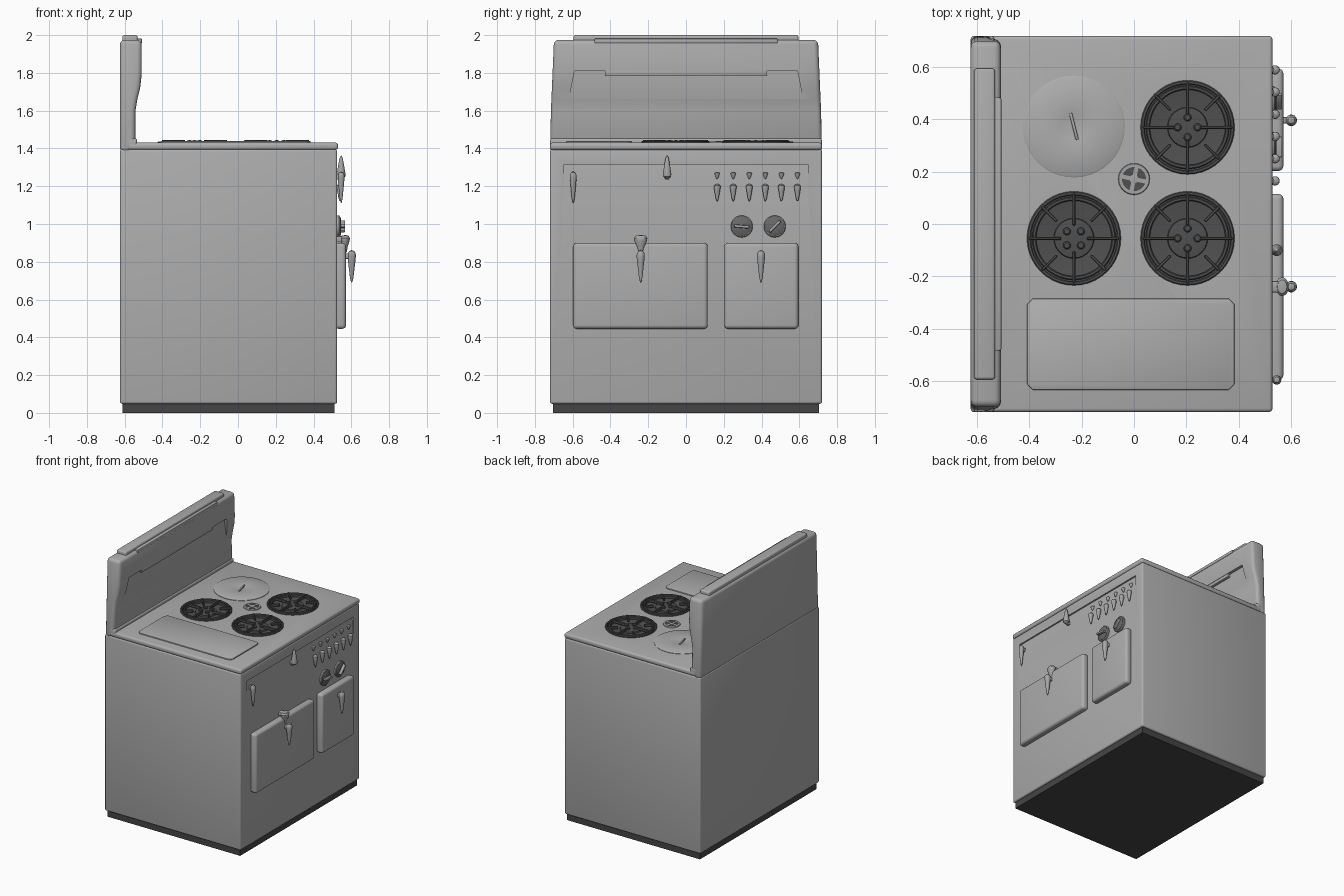
import bpy, bmesh, math
from mathutils import Matrix, Vector

if "Cube" in bpy.data.objects:
    bpy.data.objects.remove(bpy.data.objects["Cube"])


def material(name, v):
    m = bpy.data.materials.new(name)
    m.diffuse_color = (v, v, v, 1)
    m.use_nodes = True
    m.node_tree.nodes["Principled BSDF"].inputs["Base Color"].default_value = m.diffuse_color
    return m


ENAMEL = material("grey enamel", 0.42)
CHROME = material("grey metal", 0.38)
IRON = material("dark iron", 0.08)
PLINTH = material("dark plinth", 0.06)
DIAL = material("dial grey", 0.14)


def finish(name, bm, mat, bevel=0, segs=3, cutters=()):
    bmesh.ops.recalc_face_normals(bm, faces=bm.faces)
    me = bpy.data.meshes.new(name)
    bm.to_mesh(me)
    bm.free()
    ob = bpy.data.objects.new(name, me)
    bpy.context.collection.objects.link(ob)
    me.materials.append(mat)
    bpy.ops.object.select_all(action='DESELECT')
    bpy.context.view_layer.objects.active = ob
    ob.select_set(True)
    if bevel:
        b = ob.modifiers.new("bevel", 'BEVEL')
        b.width, b.segments, b.limit_method = bevel, segs, 'ANGLE'
        b.angle_limit = math.radians(40)
    for c in cutters:
        m = ob.modifiers.new("cut", 'BOOLEAN')
        m.object, m.operation, m.solver = c, 'DIFFERENCE', 'EXACT'
    if bevel or cutters:
        bpy.ops.object.convert(target='MESH')
    for c in cutters:
        bpy.data.objects.remove(c)
    bpy.ops.object.shade_smooth_by_angle(angle=math.radians(35))
    return ob


def box(name, x, y, z, mat, bevel=0, segs=3, cutters=(), xf=None):
    bm = bmesh.new()
    bmesh.ops.create_cube(bm, size=1)
    for v in bm.verts:
        v.co = Vector([(a + b) / 2 + c * (b - a) for (a, b), c in zip((x, y, z), v.co)])
    if xf:
        bm.transform(xf)
    return finish(name, bm, mat, bevel, segs, cutters)


def prism(name, pts, half, mat, bevel=0, cutters=(), taper=None):
    """Extrude an (x, z) profile along y; taper gives the half width by height."""
    bm = bmesh.new()
    ends = [[bm.verts.new((x, s * (taper(z) if taper else half), z)) for x, z in pts] for s in (-1, 1)]
    n = len(pts)
    for e in ends:
        bm.faces.new(e)
    for i in range(n):
        j = (i + 1) % n
        bm.faces.new((ends[0][i], ends[0][j], ends[1][j], ends[1][i]))
    return finish(name, bm, mat, bevel, 3, cutters)


def lathe(name, pts, pos, mat, n=32, scale=(1, 1, 1), sideways=False, closed=False):
    """Spin an (r, z) profile about z (or about x if sideways)."""
    bm = bmesh.new()
    vs = [bm.verts.new((r, 0, z)) for r, z in pts]
    es = [bm.edges.new(p) for p in zip(vs, vs[1:])]
    if closed:
        es.append(bm.edges.new((vs[-1], vs[0])))
    bmesh.ops.spin(bm, geom=vs + es, cent=(0, 0, 0), axis=(0, 0, 1), angle=math.tau, steps=n)
    bmesh.ops.remove_doubles(bm, verts=bm.verts, dist=1e-5)
    if sideways:
        bm.transform(Matrix.Rotation(math.pi / 2, 4, 'Y'))
    bm.transform(Matrix.Translation(pos) @ Matrix.Diagonal((*scale, 1)))
    return finish(name, bm, mat)


def teardrop(name, x, y, base, tip, width, depth=1.0):
    """Tapered lever: rounded at base, pointed at tip."""
    L, w = tip - base, width / 2
    prof = [(0, 0), (.6, .03), (.95, .1), (1, .2), (.85, .38), (.65, .6), (.42, .85), (.2, .97), (0, 1)]
    lathe(name, [(r * w, t * L) for r, t in prof], (x, y, base), CHROME, 14, (depth, 1, 1))


F = 0.525  # plane of the front panel

# cabinet with a shallow control recess fading out downwards
box("plinth", (-.612, .512), (-.705, .705), (0, .06), PLINTH)
recess = prism("recess_cutter", [(F + .05, 1.315), (F - .012, 1.315), (F + .001, 1.16), (F + .05, 1.16)],
               .645, ENAMEL)
recess.hide_render = True
box("cabinet", (-.625, F), (-.72, .72), (.048, 1.395), ENAMEL, .012, 3, [recess])

# cooktop with burner wells
burners = [(.205, .37), (-.23, -.055), (.205, -.055)]
wells = []
for bx, by in burners:
    c = lathe("well_cutter", [(0, 1.412), (.176, 1.412), (.176, 1.5), (0, 1.5)], (bx, by, 0), IRON, 40)
    c.hide_render = True
    wells.append(c)
box("cooktop", (-.585, .53), (-.72, .72), (1.392, 1.431), ENAMEL, .014, 3, wells)
box("cooktop_back_lip", (-.585, -.535), (-.719, .719), (1.395, 1.453), ENAMEL, .01)

# burners: bowl, rings, spokes, centre cap with studs
for bx, by in burners:
    lathe("burner_bowl", [(0, 1.416), (.12, 1.416), (.177, 1.428), (.177, 1.412)], (bx, by, 0), IRON, 40)
    for r in (.172, .152):
        lathe("grate_ring", [(r - .008, 1.42), (r - .008, 1.436), (r - .004, 1.44), (r + .004, 1.44),
                             (r + .008, 1.436), (r + .008, 1.42)], (bx, by, 0), IRON, 40, closed=True)
    lathe("burner_cap", [(.078, 1.414), (.075, 1.426), (.05, 1.43), (0, 1.43)], (bx, by, 0), IRON, 28)
    for i in range(8):
        xf = Matrix.Translation((bx, by, 0)) @ Matrix.Rotation(i * math.tau / 8, 4, 'Z')
        box("grate_spoke", (.092 if i % 2 else .05, .172), (-.006, .006), (1.425, 1.446), IRON, .003, 1, xf=xf)
    turn = math.pi / 4 if bx < 0 else 0
    for i in range(4):
        a = turn + i * math.tau / 4
        lathe("burner_stud", [(.015, 1.425), (.015, 1.438), (.01, 1.443), (0, 1.444)],
              (bx + .038 * math.cos(a), by + .038 * math.sin(a), 0), IRON, 12)

# covered burner: round lid with a dished grip
lid = (-.23, .373, 0)
lathe("round_lid", [(.195, 1.425), (.195, 1.434), (.19, 1.437), (.066, 1.439), (.05, 1.436), (0, 1.432)],
      lid, ENAMEL, 40)
box("lid_grip", (-.006, .006), (-.052, .052), (1.43, 1.443), CHROME, .003, 2,
    xf=Matrix.Translation(lid) @ Matrix.Rotation(math.radians(14), 4, 'Z'))

# centre vent with four dark openings
vent = (0, .172, 0)
lathe("vent_ring", [(.046, 1.425), (.046, 1.437), (.058, 1.437), (.063, 1.425)], vent, CHROME, 28, closed=True)
lathe("vent_dark", [(.047, 1.42), (.047, 1.433), (0, 1.433)], vent, IRON, 28)
lathe("vent_hub", [(.017, 1.425), (.017, 1.438), (0, 1.44)], vent, CHROME, 16)
for i in range(2):
    box("vent_bar", (-.048, .048), (-.008, .008), (1.426, 1.437), CHROME,
        xf=Matrix.Translation(vent) @ Matrix.Rotation(math.radians(-12 + 90 * i), 4, 'Z'))

# griddle cover with clipped corners
bm = bmesh.new()
x0, x1, y0, y1, c = -.41, .385, -.635, -.285, .022
outline = [(x0 + c, y0), (x1 - c, y0), (x1, y0 + c), (x1, y1 - c),
           (x1 - c, y1), (x0 + c, y1), (x0, y1 - c), (x0, y0 + c)]
f = bm.faces.new([bm.verts.new((x, y, 1.425)) for x, y in outline])
top = bmesh.ops.extrude_face_region(bm, geom=[f])
bmesh.ops.translate(bm, verts=[v for v in top['geom'] if isinstance(v, bmesh.types.BMVert)], vec=(0, 0, .014))
finish("griddle_cover", bm, ENAMEL, .005, 2)

# backsplash: bulging top, recessed panel below the overhang
panel = prism("panel_cutter", [(-.4, 1.81), (-.532, 1.81), (-.532, 1.655), (-.4, 1.655)], 0, ENAMEL,
              taper=lambda z: .59 + (1.81 - z) * .2)
panel.hide_render = True
prism("backsplash", [(-.625, 1.38), (-.57, 1.38), (-.543, 1.44), (-.543, 1.6), (-.533, 1.66), (-.518, 1.72),
                     (-.51, 1.79), (-.51, 1.975), (-.625, 1.975)], 0, ENAMEL, .024, [panel],
      taper=lambda z: .72 - .02 * max(0, z - 1.5) / .45)
box("lamp_strip", (-.56, -.512), (-.43, .43), (1.786, 1.812), CHROME, .004, 2)
box("top_cap", (-.612, -.532), (-.595, .595), (1.95, 2.0), ENAMEL, .01)
box("top_cap_trim", (-.6, -.508), (-.485, .485), (1.957, 1.982), ENAMEL, .006, 2)

# oven doors
for name, y in (("wide_door", (-.597, .115)), ("narrow_door", (.203, .595))):
    box(name, (F - .01, .572), y, (.445, .9), ENAMEL, .02, 4)

# door levers, with a hinge cap on the wide door
for y in (-.24, .397):
    box("lever_post", (.55, .6), (y - .013, y + .013), (.815, .845), CHROME, .006, 2)
    teardrop("door_lever", .602, y, .862, .69, .044)
lathe("door_latch_cap", [(0, .942), (.026, .938), (.036, .925), (.034, .91), (.02, .88), (.012, .85), (0, .845)],
      (.567, -.24, 0), CHROME, 18, (.7, 1, 1))
box("latch_post", (F - .01, .57), (-.262, -.218), (.903, .936), CHROME, .008, 2)

# panel latches
for y, base, tip, w in ((-.597, 1.278, 1.11, .036), (-.1, 1.24, 1.362, .046)):
    teardrop("panel_latch", .546, y, base, tip, w)
    box("latch_stem", (F - .02, .545), (y - .01, y + .01), (1.235, 1.265), CHROME, .004, 2)

# six gas taps with indicator beads
for i in range(6):
    y = .165 + i * .085
    teardrop("gas_tap", .54, y, 1.212, 1.12, .036)
    box("tap_stem", (F - .02, .54), (y - .008, y + .008), (1.18, 1.2), CHROME)
    teardrop("indicator_bead", .523, y, 1.274, 1.238, .028)

# two thermostat dials with pointer grips
for y, ang in ((.295, 5), (.47, -45)):
    pos = (F, y, .987)
    lathe("dial_rim", [(.058, -.005), (.058, .01), (.053, .014), (.046, .014), (.046, -.005)],
          pos, CHROME, 28, sideways=True, closed=True)
    lathe("dial_face", [(.05, -.004), (.05, .016), (.044, .02), (0, .021)], pos, DIAL, 28, sideways=True)
    box("dial_grip", (0, .042), (-.04, .04), (-.008, .008), CHROME, .005, 2,
        xf=Matrix.Translation(pos) @ Matrix.Rotation(math.radians(-ang), 4, 'X'))
